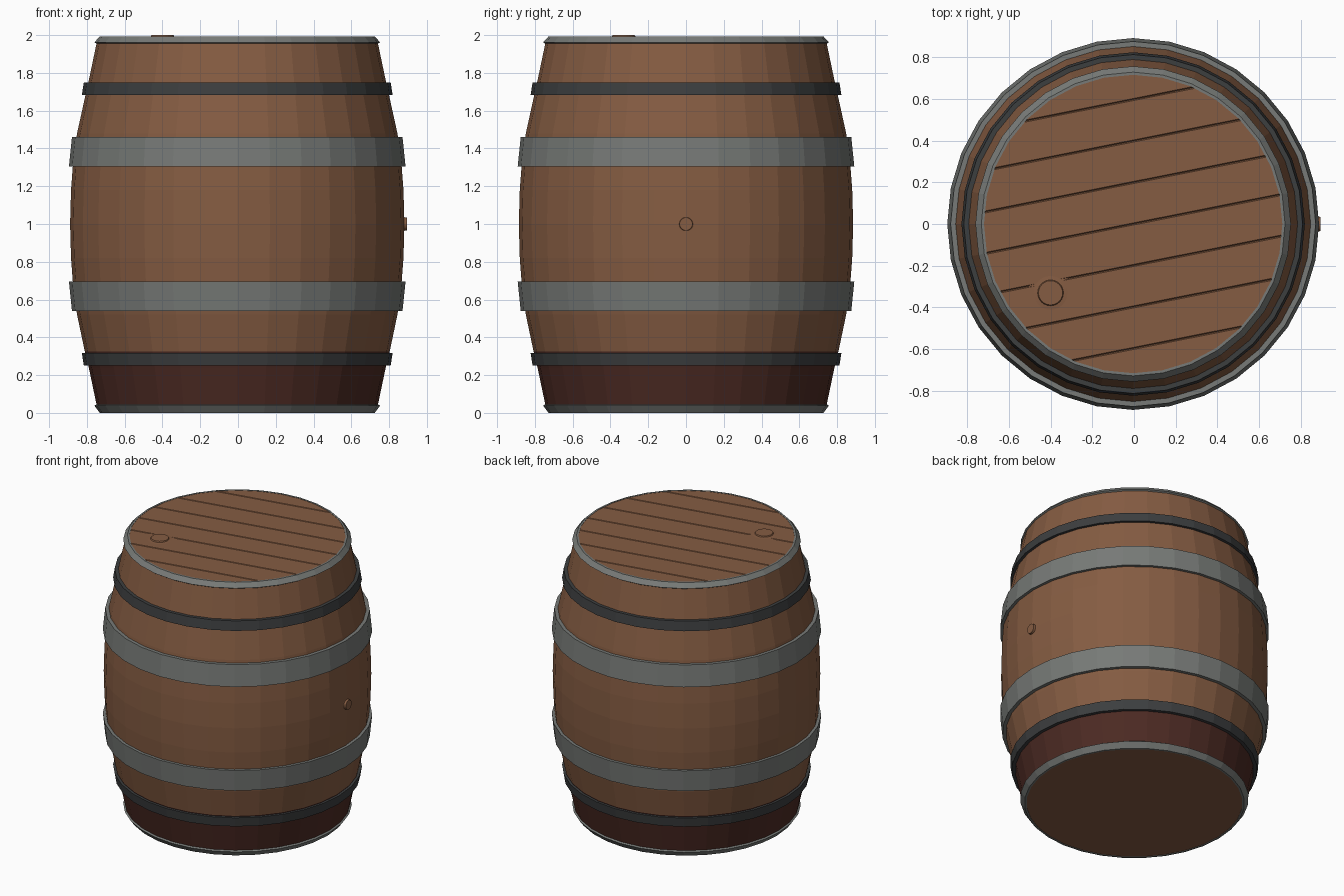
import bpy, bmesh, math
from mathutils import Vector, Matrix

if "Cube" in bpy.data.objects:
    bpy.data.objects.remove(bpy.data.objects["Cube"])

SIDES = 32
CX = -0.004          # barrel axis, shifted because the side bung sticks out


def material(name, hexcode):
    def lin(c):
        return c / 12.92 if c <= 0.04045 else ((c + 0.055) / 1.055) ** 2.4
    m = bpy.data.materials.new(name)
    m.diffuse_color = [lin(int(hexcode[i:i + 2], 16) / 255) for i in (0, 2, 4)] + [1]
    m.use_nodes = True
    m.node_tree.nodes["Principled BSDF"].inputs["Base Color"].default_value = m.diffuse_color
    return m


WOOD = material("oak brown", "855c42")
STAIN = material("dark red stain", "4c2a23")
STEEL = material("grey steel", "777a77")
IRON = material("dark iron", "3c3e3f")


def finish(name, bm, mats, matrix):
    bmesh.ops.recalc_face_normals(bm, faces=bm.faces)
    me = bpy.data.meshes.new(name)
    bm.to_mesh(me)
    bm.free()
    for m in mats:
        me.materials.append(m)
    ob = bpy.data.objects.new(name, me)
    ob.matrix_world = matrix
    bpy.context.collection.objects.link(ob)
    return ob


def lathe(name, profile, mats, closed=False, cap=False, sides=SIDES,
          matrix=Matrix.Translation((CX, 0, 0)), rule=None):
    """Spin (radius, height) points round z; optionally close the loop or cap the ends."""
    bm = bmesh.new()
    rings = []
    for r, z in profile:
        rings.append([bm.verts.new((r * math.cos(2 * math.pi * i / sides),
                                    r * math.sin(2 * math.pi * i / sides), z))
                      for i in range(sides)])
    pairs = list(zip(rings, rings[1:]))
    if closed:
        pairs.append((rings[-1], rings[0]))
    for a, b in pairs:
        for i in range(sides):
            j = (i + 1) % sides
            bm.faces.new((a[i], a[j], b[j], b[i]))
    if cap:
        bm.faces.new(rings[0])
        bm.faces.new(rings[-1])
    if rule:
        for f in bm.faces:
            f.material_index = rule(f.calc_center_median())
    return finish(name, bm, mats, matrix)


# Bulging stave body, stained at the foot
half = [(0.885, 1.0), (0.880, 1.18), (0.868, 1.34), (0.848, 1.48),
        (0.804, 1.68), (0.786, 1.76), (0.742, 1.97)]
body = [(r, 2 - z) for r, z in half[:0:-1]] + half
body.insert(2, (0.807, 0.32 + 0.005))
body.pop(3)
lathe("staves", body, [WOOD, STAIN], rule=lambda c: 1 if c.z < 0.32 else 0)


# Hoops in mirrored pairs: outer radius at inner edge / outer edge, z range
def hoop_pair(name, z0, z1, r0, r1, mat, thick):
    for side in ("upper", "lower"):
        prof = [(r0, z0), (r1, z1), (r1 - thick, z1), (r0 - thick, z0)]
        if side == "lower":
            prof = [(r, 2 - z) for r, z in prof]
        lathe(f"{side}_{name}", prof, [mat], closed=True)


hoop_pair("wide_hoop", 1.305, 1.46, 0.891, 0.875, STEEL, 0.04)
hoop_pair("narrow_hoop", 1.682, 1.75, 0.823, 0.812, IRON, 0.04)

# Chamfered end rims
for name, flip in (("top_rim", False), ("bottom_rim", True)):
    top = 2.0 if flip else 1.993
    prof = [(0.756, 1.962), (0.728, top), (0.715, top), (0.715, 1.95), (0.745, 1.955)]
    if flip:
        prof = [(r, 2 - z) for r, z in prof]
    lathe(name, prof, [STEEL], closed=True)

# Bottom board
lathe("bottom_board", [(0.722, 0.003), (0.722, 0.05)], [WOOD], cap=True)

# Top lid with fine diagonal grooves between the boards
bm = bmesh.new()
bmesh.ops.create_circle(bm, cap_ends=True, segments=SIDES, radius=0.722,
                        matrix=Matrix.Rotation(math.pi / SIDES * 0, 4, 'Z'))
ang = math.radians(11.25)
across = Vector((-math.sin(ang), math.cos(ang), 0))
for k in range(-3, 4):
    for d in (-0.005, 0, 0.005):
        bmesh.ops.bisect_plane(bm, geom=bm.verts[:] + bm.edges[:] + bm.faces[:],
                               plane_co=across * (k * 0.195 + d), plane_no=across)
for v in bm.verts:
    t = v.co.dot(across) / 0.195
    if abs(t - round(t)) < 1e-4 and abs(t) < 3.5:
        v.co.z -= 0.008
finish("top_lid", bm, [WOOD], Matrix.Translation((CX, 0, 1.991)))

# Bungs: one in the lid, one in the side, each with a shallow skirt
lathe("lid_bung", [(0.11, -0.012), (0.062, -0.007), (0.058, 0)], [WOOD], cap=True, sides=24,
      matrix=Matrix.Translation((-0.40, -0.33, 2.0)))
lathe("side_bung", [(0.055, -0.022), (0.036, -0.015), (0.034, 0)], [WOOD], cap=True, sides=24,
      matrix=Matrix.Translation((0.894, 0, 1.0)) @ Matrix.Rotation(math.pi / 2, 4, 'Y'))
